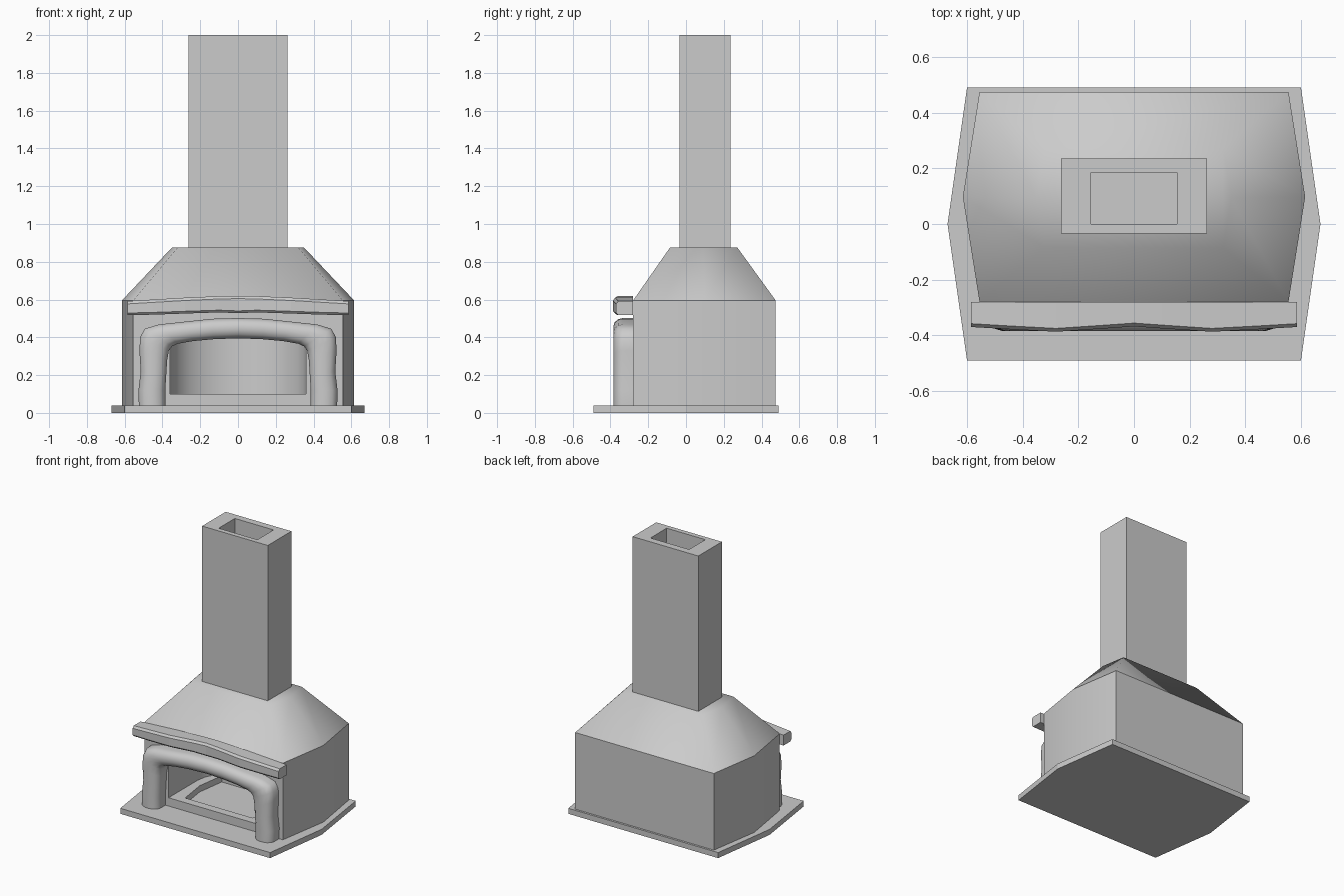
import bpy, bmesh, math

if "Cube" in bpy.data.objects:
    bpy.data.objects.remove(bpy.data.objects["Cube"], do_unlink=True)

stone = bpy.data.materials.new("stone_grey")
stone.use_nodes = True
GREY = (0.6, 0.6, 0.6, 1)
stone.diffuse_color = GREY
stone.node_tree.nodes["Principled BSDF"].inputs["Base Color"].default_value = GREY


def loft(name, rings, smooth=None, bottom=True):
    """Skin a list of equal closed rings; smooth is the sharp-edge angle."""
    bm = bmesh.new()
    loops = [[bm.verts.new(p) for p in ring] for ring in rings]
    n = len(loops[0])
    for a, b in zip(loops, loops[1:]):
        for i in range(n):
            j = (i + 1) % n
            bm.faces.new((a[i], a[j], b[j], b[i]))
    if bottom:
        bm.faces.new(loops[0][::-1])
    bm.faces.new(loops[-1])
    bmesh.ops.recalc_face_normals(bm, faces=bm.faces)
    mesh = bpy.data.meshes.new(name)
    bm.to_mesh(mesh)
    bm.free()
    mesh.materials.append(stone)
    obj = bpy.data.objects.new(name, mesh)
    bpy.context.collection.objects.link(obj)
    if smooth:
        shade(obj, smooth)
    return obj


def shade(obj, angle):
    bpy.ops.object.select_all(action='DESELECT')
    obj.select_set(True)
    bpy.context.view_layer.objects.active = obj
    bpy.ops.object.shade_smooth_by_angle(angle=math.radians(angle))


def hexagon(corner, middle, front, back, z):
    """Plan outline whose sides bulge out halfway."""
    mid = (front + back) / 2
    return [(-corner, front, z), (corner, front, z), (middle, mid, z),
            (corner, back, z), (-corner, back, z), (-middle, mid, z)]


def rect(x, front, back, z):
    return [(-x, front, z), (x, front, z), (x, back, z), (-x, back, z)]


def cut(obj, cutter):
    mod = obj.modifiers.new("cut", 'BOOLEAN')
    mod.object = cutter
    mod.solver = 'EXACT'
    bpy.context.view_layer.objects.active = obj
    bpy.ops.object.modifier_apply(modifier=mod.name)
    bpy.data.objects.remove(cutter, do_unlink=True)


# Base plate
loft("base_plate", [hexagon(0.6, 0.67, -0.49, 0.49, z) for z in (0, 0.04)])

# Firebox with a curved chamber and a sunken hearth
body = loft("firebox", [hexagon(0.555, 0.615, -0.28, 0.475, z) for z in (0.04, 0.595)])


def chamber(z):
    arc = [(0.36 * math.cos(t * math.pi / 12), 0.05 + 0.28 * math.sin(t * math.pi / 12), z)
           for t in range(13)]
    return [(-0.36, -0.4, z), (0.36, -0.4, z)] + arc


cut(body, loft("chamber_cutter", [chamber(0.1), chamber(0.42)]))
cut(body, loft("hearth_cutter", [hexagon(0.27, 0.3, -0.22, 0.2, z) for z in (0.055, 0.2)]))
shade(body, 30)

# Sloping hood
loft("hood", [hexagon(0.555, 0.615, -0.28, 0.475, 0.595),
              hexagon(0.32, 0.35, -0.085, 0.272, 0.875)], smooth=100, bottom=False)

# Hollow chimney
loft("chimney", [rect(0.263, -0.035, 0.235, 0.86), rect(0.263, -0.035, 0.235, 2),
                 rect(0.155, 0, 0.185, 2), rect(0.155, 0, 0.185, 0.9)])

# Mantel shelf: x, front y, bottom z, top z
half = [(0.585, -0.37, 0.517, 0.592), (0.45, -0.378, 0.52, 0.6),
        (0.28, -0.387, 0.526, 0.61), (0.1, -0.375, 0.532, 0.618)]
shelf = [(-x, y, b, t) for x, y, b, t in half] + [(0, -0.368, 0.528, 0.62)] + half[::-1]
loft("mantel", [[(x, -0.28, b), (x, y + 0.012, b), (x, y, b + 0.012), (x, y, t - 0.015),
                 (x, y + 0.012, t), (x, -0.28, t)] for x, y, b, t in shelf])

# Rounded arch surround: outer x, z and inner x, z
half = [(0.525, 0.04, 0.385, 0.04), (0.527, 0.12, 0.385, 0.12), (0.515, 0.22, 0.38, 0.2),
        (0.522, 0.33, 0.375, 0.28), (0.518, 0.4, 0.366, 0.33), (0.495, 0.445, 0.35, 0.352),
        (0.42, 0.468, 0.32, 0.366), (0.28, 0.483, 0.24, 0.38), (0.14, 0.498, 0.13, 0.39)]
path = [(-a, b, -c, d) for a, b, c, d in half] + [(0, 0.502, 0, 0.395)] + half[::-1]
profile = [(0, -0.275), (0, -0.335), (0.06, -0.36), (0.2, -0.377), (0.4, -0.385),
           (0.6, -0.385), (0.8, -0.377), (0.94, -0.36), (1, -0.335), (1, -0.275)]
loft("arch_surround", [[(a + (c - a) * t, y, b + (d - b) * t) for t, y in profile]
                       for a, b, c, d in path], smooth=60)
